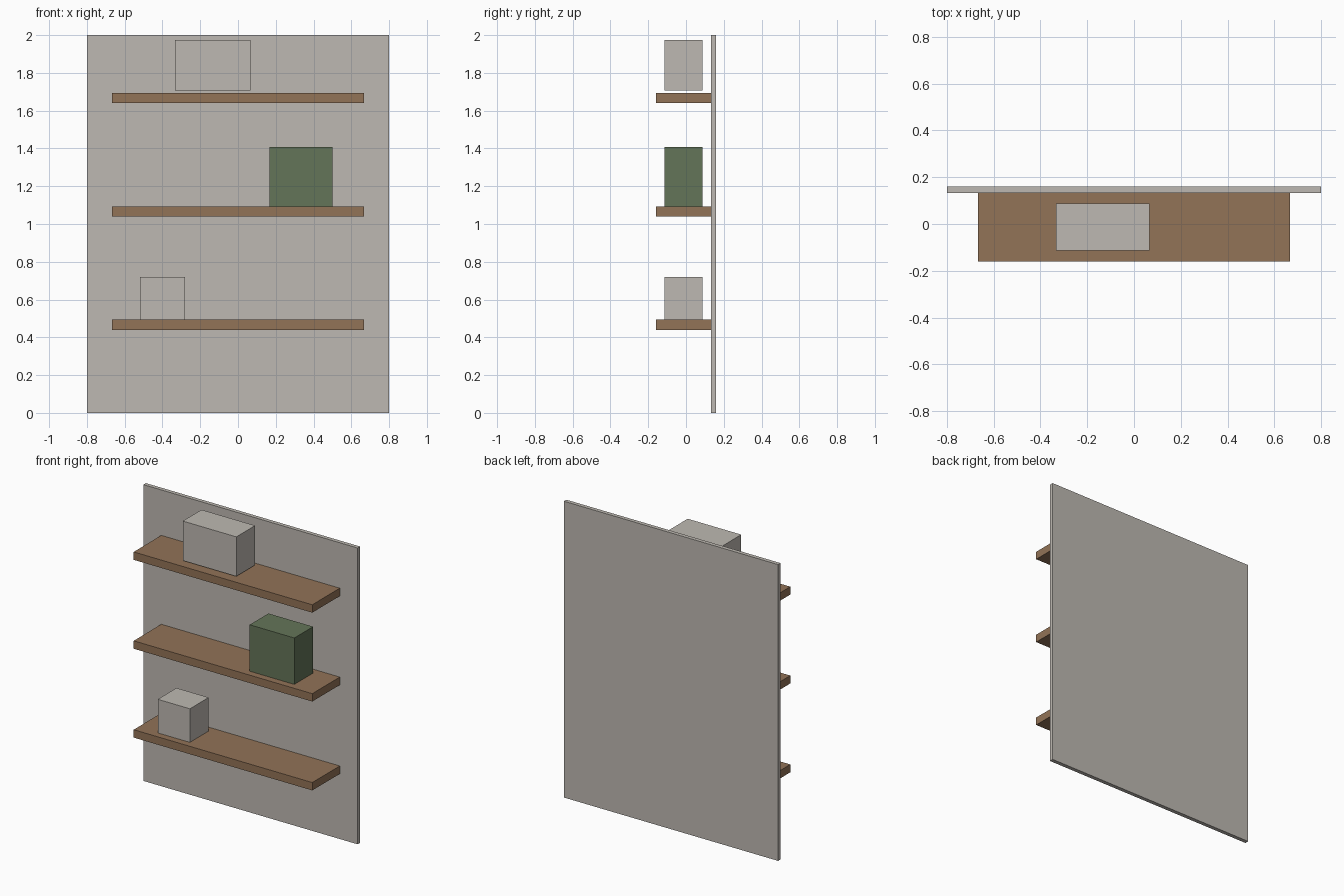
import bpy

if "Cube" in bpy.data.objects:
    bpy.data.objects.remove(bpy.data.objects["Cube"])


def srgb(r, g, b):
    return tuple(((c / 255 + 0.055) / 1.055) ** 2.4 for c in (r, g, b)) + (1.0,)


def material(name, rgb):
    m = bpy.data.materials.new(name)
    m.diffuse_color = srgb(*rgb)
    m.use_nodes = True
    m.node_tree.nodes["Principled BSDF"].inputs["Base Color"].default_value = m.diffuse_color
    return m


grey = material("warm_grey", (190, 185, 178))
wood = material("wood_brown", (146, 115, 87))
green = material("muted_green", (100, 117, 88))


def box(name, lo, hi, mat):
    """Axis-aligned box between two corners."""
    bpy.ops.mesh.primitive_cube_add(size=1, location=[(a + b) / 2 for a, b in zip(lo, hi)])
    o = bpy.context.object
    o.name = name
    o.scale = [b - a for a, b in zip(lo, hi)]
    bpy.ops.object.transform_apply(location=False, rotation=False, scale=True)
    o.data.materials.append(mat)
    return o


# Back panel
box("back_panel", (-0.8, 0.1333, 0), (0.8, 0.16, 2), grey)

# Three evenly spaced shelves
for label, z in (("lower", 0.44), ("middle", 1.04), ("upper", 1.64)):
    box(label + "_shelf", (-0.6667, -0.16, z), (0.6667, 0.1333, z + 0.0533), wood)

# Storage boxes; the upper one hovers slightly above its shelf
for name, x0, x1, z0, z1, mat in (
    ("small_box", -0.52, -0.28, 0.4933, 0.72, grey),
    ("green_box", 0.1667, 0.5, 1.0933, 1.4067, green),
    ("wide_box", -0.3333, 0.0667, 1.7067, 1.9733, grey),
):
    box(name, (x0, -0.1133, z0), (x1, 0.0867, z1), mat)
